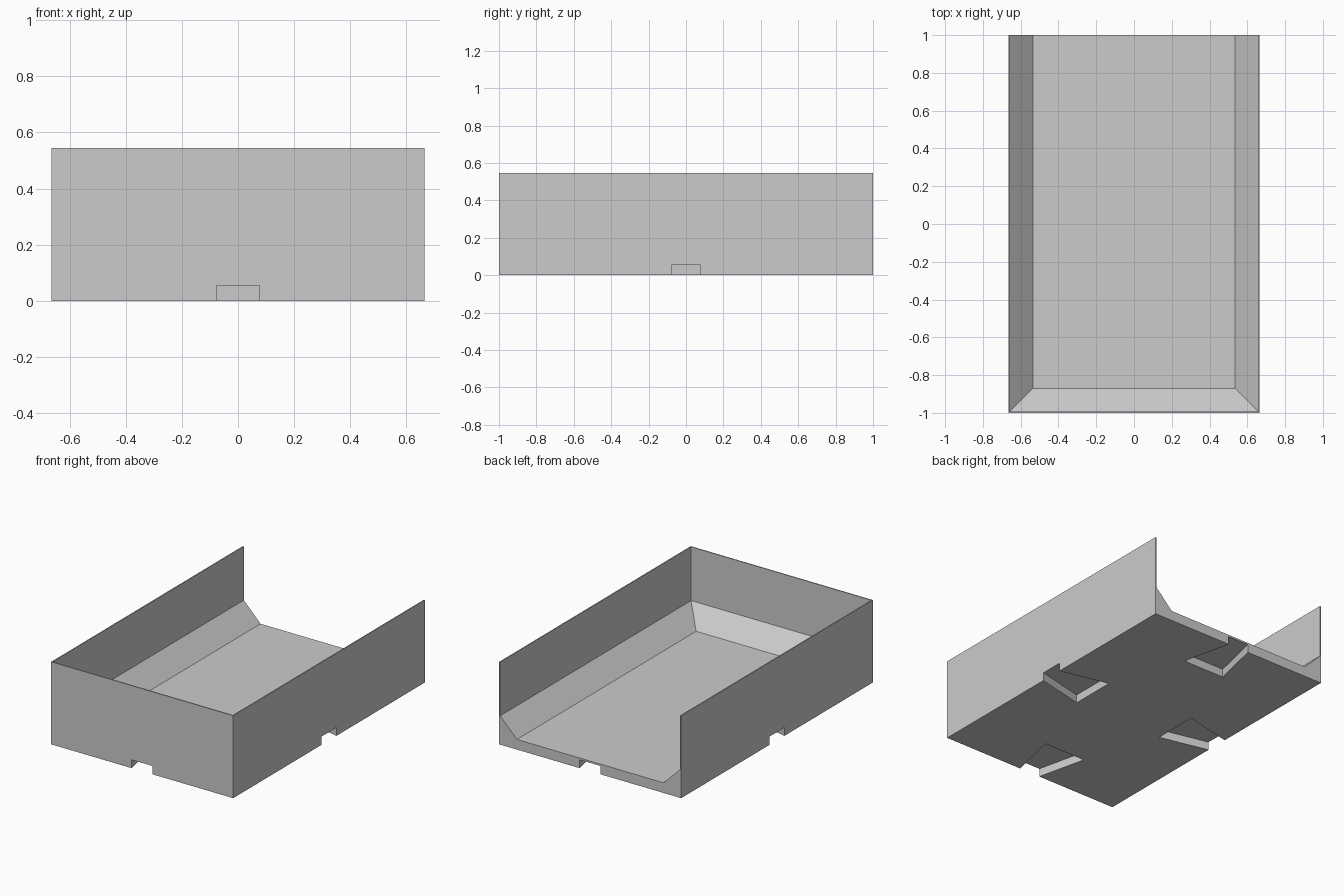
import bpy, bmesh
from math import radians
from mathutils import Matrix

cube = bpy.data.objects.get("Cube")
if cube:
    bpy.data.objects.remove(cube, do_unlink=True)

HALF_X, HALF_Y, HEIGHT = 0.665, 1.0, 0.545
WALL, SLOPE = 0.007, 0.123
FLOOR, NOTCH_TOP = 0.067, 0.055

grey = bpy.data.materials.new("plain grey")
grey.use_nodes = True
grey.diffuse_color = (0.6, 0.6, 0.6, 1)
grey.node_tree.nodes["Principled BSDF"].inputs["Base Color"].default_value = (0.6, 0.6, 0.6, 1)


def loft(name, rings, turn=0.0):
    """Closed solid skinned through matching rings of points, bottom to top."""
    bm = bmesh.new()
    loops = [[bm.verts.new(p) for p in ring] for ring in rings]
    bm.faces.new(loops[0])
    bm.faces.new(loops[-1])
    n = len(loops[0])
    for low, high in zip(loops, loops[1:]):
        for i in range(n):
            j = (i + 1) % n
            bm.faces.new((low[i], low[j], high[j], high[i]))
    bmesh.ops.rotate(bm, verts=bm.verts, matrix=Matrix.Rotation(turn, 3, 'Z'))
    bmesh.ops.recalc_face_normals(bm, faces=bm.faces)
    mesh = bpy.data.meshes.new(name)
    bm.to_mesh(mesh)
    bm.free()
    mesh.materials.append(grey)
    obj = bpy.data.objects.new(name, mesh)
    bpy.context.collection.objects.link(obj)
    return obj


def rect(x, front, back, z):
    return [(-x, front, z), (x, front, z), (x, back, z), (-x, back, z)]


def cut(target, cutter):
    cutter.hide_render = True
    mod = target.modifiers.new("cut", 'BOOLEAN')
    mod.operation, mod.solver, mod.object = 'DIFFERENCE', 'EXACT', cutter
    bpy.context.view_layer.objects.active = target
    bpy.ops.object.modifier_apply(modifier=mod.name)
    bpy.data.objects.remove(cutter, do_unlink=True)


# Outer block of the tray
tray = loft("open_tray", [rect(HALF_X, -HALF_Y, HALF_Y, z) for z in (0, HEIGHT)])

# Cavity with sloped lower edges on the front and sides, open at the back
ix, iy, back = HALF_X - WALL, -HALF_Y + WALL, HALF_Y + 0.2
cut(tray, loft("cavity_cutter", [
    rect(ix - SLOPE, iy + SLOPE, back, FLOOR),
    rect(ix, iy, back, FLOOR + SLOPE),
    rect(ix, iy, back, HEIGHT + 0.1)]))

# Dovetail sockets in the underside, one at the middle of each edge
for quarter in range(4):
    edge = HALF_Y if quarter % 2 else HALF_X
    depth, mouth, inner, extra = 0.333, 0.077, 0.154, 0.1
    outer = mouth - (inner - mouth) * extra / depth
    plan = [(edge - depth, -inner), (edge + extra, -outer),
            (edge + extra, outer), (edge - depth, inner)]
    cut(tray, loft("socket_cutter", [[(x, y, z) for x, y in plan]
                                     for z in (-0.1, NOTCH_TOP)],
                   radians(90 * quarter)))
